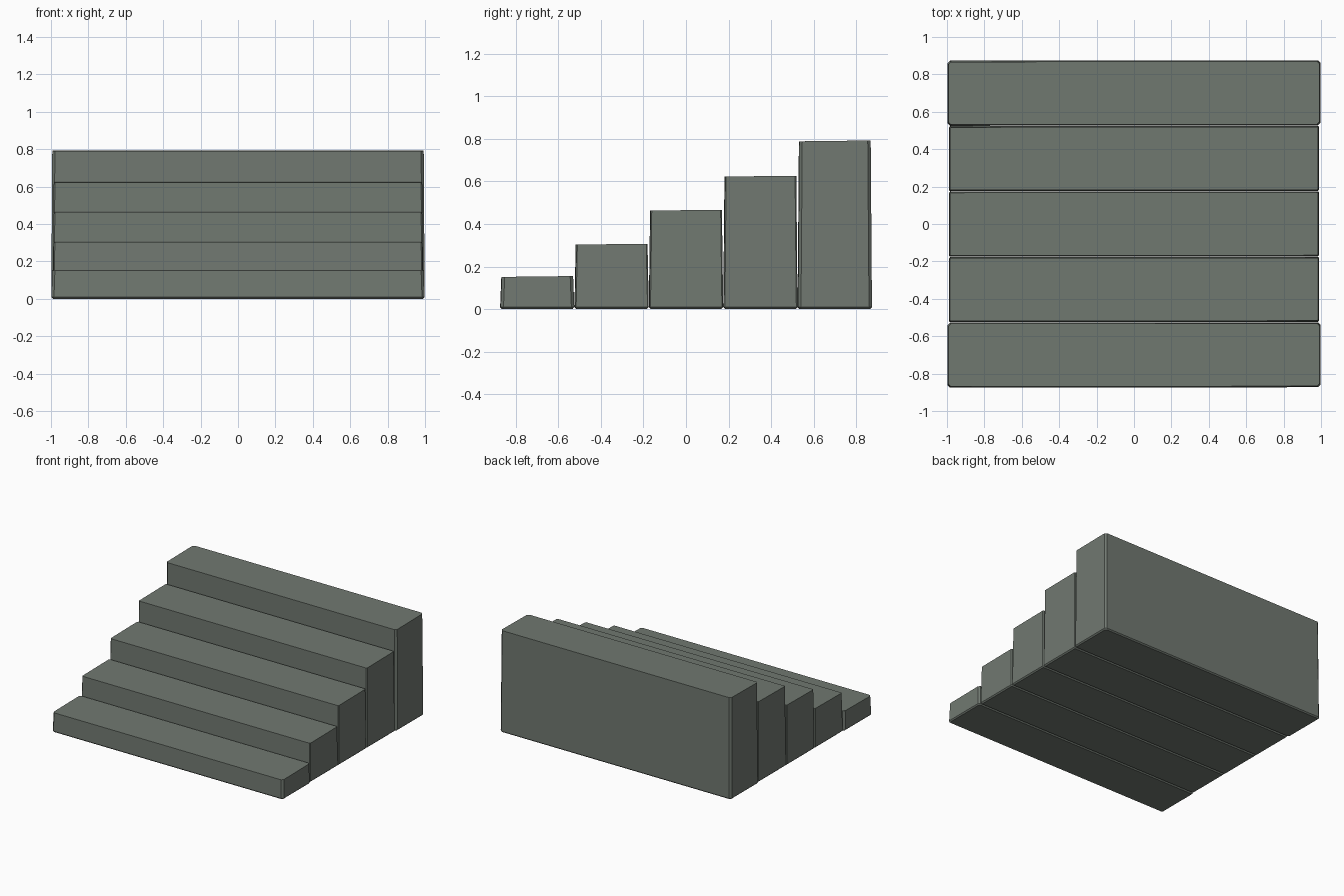
import bpy, bmesh

if "Cube" in bpy.data.objects:
    bpy.data.objects.remove(bpy.data.objects["Cube"])

stone = bpy.data.materials.new("grey green stone")
stone.diffuse_color = (0.165, 0.19, 0.165, 1)
stone.use_nodes = True
stone.node_tree.nodes["Principled BSDF"].inputs["Base Color"].default_value = stone.diffuse_color


def block(name, y0, y1, h, end_chamfer):
    """Slightly worn stone block: fuller at the base, chamfered at its ends and back foot."""
    bm = bmesh.new()
    bmesh.ops.create_cube(bm, size=1)
    for v in bm.verts:
        right, back, top = v.co.x > 0, v.co.y > 0, v.co.z > 0
        x = 0.99 if end_chamfer < 0.01 else 0.998
        v.co.x = (x - (0.005 if top else 0)) * (1 if right else -1)
        # the top leans in a touch and the right end sits further back
        v.co.y = (y1 - (0.006 if top else 0)) if back else y0 + (0.006 if top else 0)
        v.co.y += 0.001 if right else -0.001
        v.co.z = h - (0 if back else 0.004) if top else 0
    # upright end corners
    upright = [e for e in bm.edges if abs(e.verts[0].co.z - e.verts[1].co.z) > 0.05]
    bmesh.ops.bevel(bm, geom=upright, offset=end_chamfer, segments=1, affect='EDGES')
    # foot edges
    foot = [e for e in bm.edges if all(v.co.z < 0.01 for v in e.verts)]
    bmesh.ops.bevel(bm, geom=foot, offset=0.009, segments=1, affect='EDGES')
    bmesh.ops.recalc_face_normals(bm, faces=bm.faces)
    me = bpy.data.meshes.new(name)
    bm.to_mesh(me)
    bm.free()
    me.materials.append(stone)
    bpy.context.collection.objects.link(bpy.data.objects.new(name, me))


# five full-height blocks rising to the back
heights = [0.155, 0.307, 0.467, 0.627, 0.793]
for i, h in enumerate(heights):
    y = -0.875 + 0.35 * i
    block(f"step_{i + 1}", y + 0.001, y + 0.349, h, 0.014 if i in (0, 4) else 0.006)
